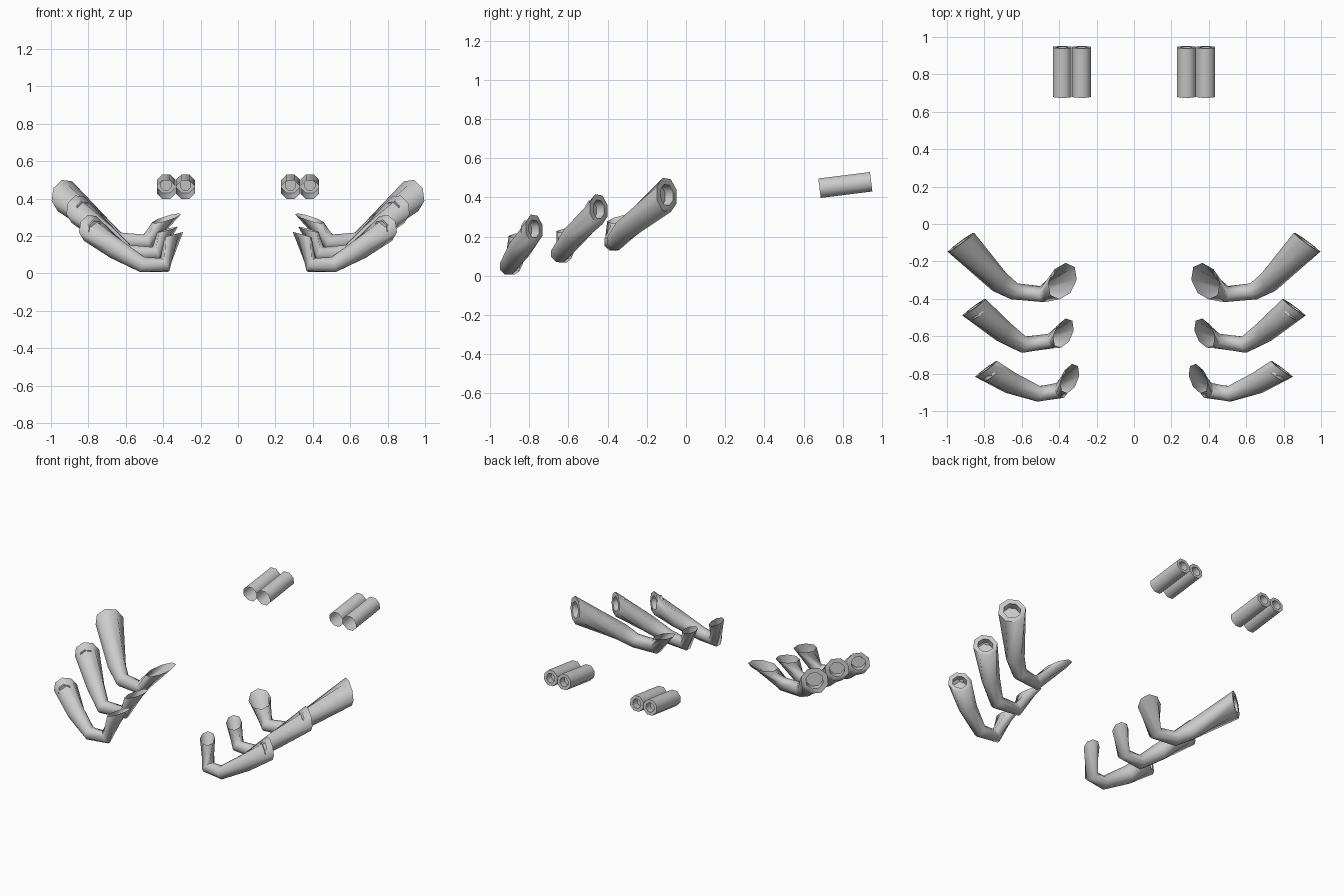
import bpy, bmesh, math
from mathutils import Vector

cube = bpy.data.objects.get("Cube")
if cube:
    bpy.data.objects.remove(cube, do_unlink=True)

SIDES = 8
metal = bpy.data.materials.new("brushed_grey_metal")
metal.use_nodes = True
GREY = (0.6, 0.6, 0.6, 1)
metal.diffuse_color = GREY
metal.node_tree.nodes["Principled BSDF"].inputs["Base Color"].default_value = GREY


def ring(bm, centre, u, v):
    """Octagonal loop with flat sides facing the u and v axes."""
    verts = []
    for i in range(SIDES):
        a = math.tau * (i + 0.5) / SIDES
        verts.append(bm.verts.new(centre + u * math.cos(a) + v * math.sin(a)))
    return verts


def cross_axes(normal, radius):
    u = Vector((0, 1, 0)) if abs(normal.y) < 0.9 else Vector((1, 0, 0))
    u = (u - normal * u.dot(normal)).normalized()
    return u * radius, normal.cross(u) * radius


def build_tube(name, sections, hole, depth):
    """Skin rings from the outlet to an open inlet, with a recess in the outlet.
    Each section is (centre, u axis, v axis)."""
    bm = bmesh.new()
    c, u, v = sections[0]
    inward = u.cross(v).normalized() * depth
    recess = [(c + inward, u * hole, v * hole), (c, u * hole, v * hole)]
    loops = [ring(bm, *s) for s in recess + sections]
    bm.faces.new(loops[0])
    for a, b in zip(loops, loops[1:]):
        for i in range(SIDES):
            j = (i + 1) % SIDES
            bm.faces.new((a[i], a[j], b[j], b[i]))
    bmesh.ops.recalc_face_normals(bm, faces=bm.faces)
    mesh = bpy.data.meshes.new(name)
    bm.to_mesh(mesh)
    bm.free()
    mesh.materials.append(metal)
    obj = bpy.data.objects.new(name, mesh)
    bpy.context.collection.objects.link(obj)
    bpy.ops.object.select_all(action="DESELECT")
    obj.select_set(True)
    bpy.context.view_layer.objects.active = obj
    bpy.ops.object.shade_smooth_by_angle(angle=math.radians(70))
    # Opposite side
    mirror = obj.modifiers.new("both_sides", "MIRROR")
    mirror.use_axis[0] = True
    return obj


def side_pipe(name, outlet, outlet_radius, bends, inlet, major, minor):
    """Flared pipe: outlet, bends as (point, radius), oval inlet."""
    outward = Vector((0.59, 0.8, 0.08)).normalized()
    sections = [(Vector(outlet), *cross_axes(-outward, outlet_radius))]
    points = [Vector(outlet)] + [Vector(p) for p, r in bends] + [Vector(inlet)]
    for i, (p, r) in enumerate(bends, 1):
        before = (points[i] - points[i - 1]).normalized()
        after = (points[i + 1] - points[i]).normalized()
        sections.append((points[i], *cross_axes((before + after).normalized(), r)))
    sections.append((Vector(inlet), Vector(major), Vector(minor)))
    return build_tube(name, sections, 0.62, 0.05)


# Flared side pipes
side_pipe("front_side_pipe", (0.79, -0.775, 0.24), 0.076,
          [((0.66, -0.85, 0.135), 0.06), ((0.51, -0.908, 0.047), 0.045),
           ((0.395, -0.89, 0.045), 0.045)],
          (0.343, -0.826, 0.208), (-0.03, 0.078, 0.008), (-0.042, -0.016, 0.012))
side_pipe("middle_side_pipe", (0.855, -0.445, 0.34), 0.08,
          [((0.70, -0.575, 0.2), 0.06), ((0.59, -0.645, 0.11), 0.047),
           ((0.44, -0.625, 0.105), 0.043)],
          (0.377, -0.583, 0.235), (-0.032, 0.078, 0.012), (-0.046, -0.016, 0.01))
side_pipe("rear_side_pipe", (0.925, -0.098, 0.413), 0.091,
          [((0.72, -0.31, 0.235), 0.06), ((0.64, -0.36, 0.175), 0.048),
           ((0.49, -0.375, 0.168), 0.046)],
          (0.382, -0.305, 0.295), (-0.044, 0.093, 0.024), (-0.064, -0.03, 0.012))

# Twin tail pipes, tilted slightly upward to the rear
front_end, rear_end = Vector((0, 0.681, 0.447)), Vector((0, 0.945, 0.48))
axis = (front_end - rear_end).normalized()
for name, x in (("inner_tail_pipe", 0.281), ("outer_tail_pipe", 0.384)):
    offset = Vector((x, 0, 0))
    u, v = cross_axes(axis, 0.054)
    build_tube(name, [(rear_end + offset, u, v), (front_end + offset, u, v)], 0.6, 0.05)
